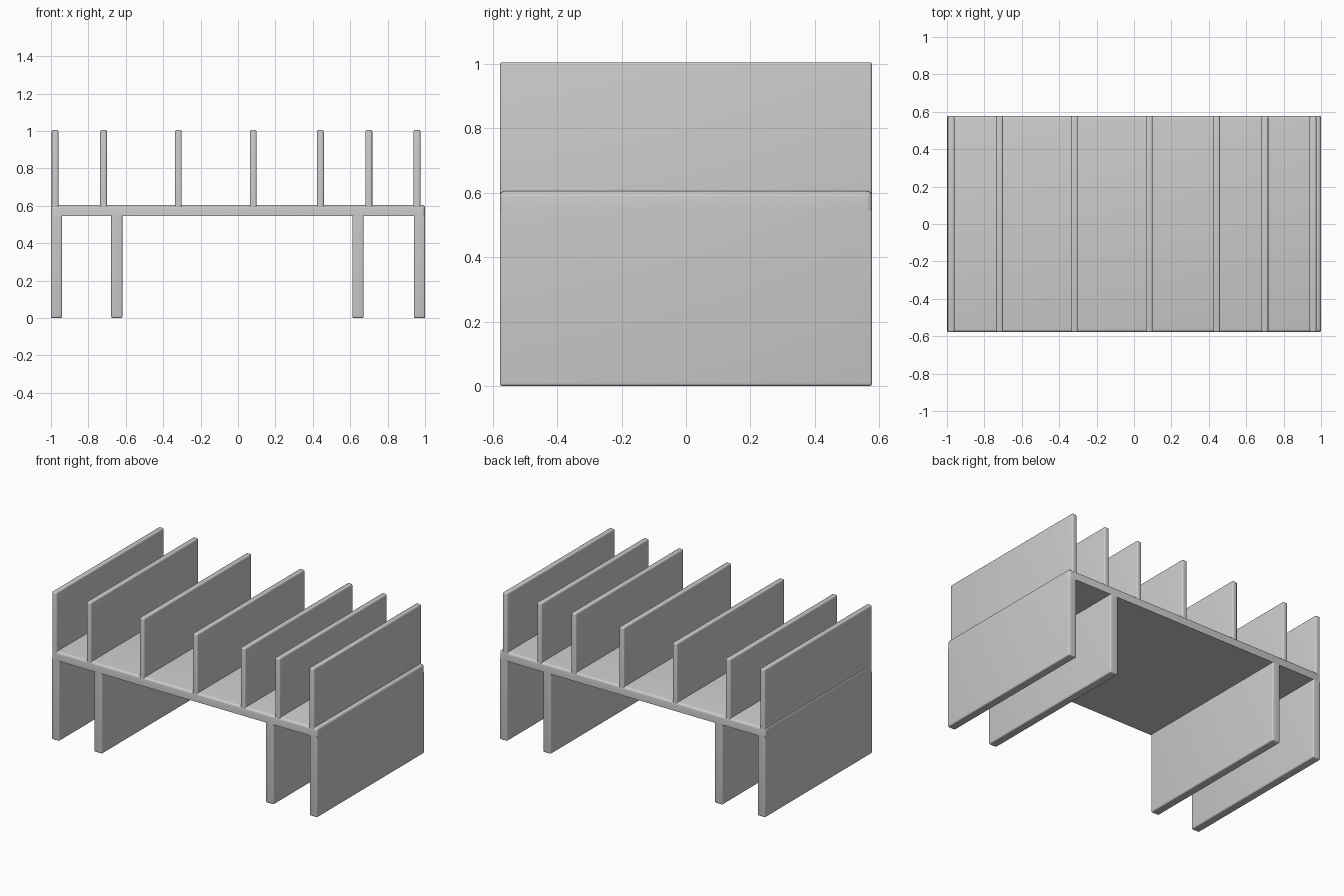
import bpy
import bmesh
from mathutils import Vector

default = bpy.data.objects.get("Cube")
if default:
    bpy.data.objects.remove(default, do_unlink=True)

grey = bpy.data.materials.new("light_grey")
grey.use_nodes = True
grey.diffuse_color = (0.6, 0.6, 0.6, 1)
grey.node_tree.nodes["Principled BSDF"].inputs["Base Color"].default_value = (0.6, 0.6, 0.6, 1)

HALF_DEPTH = 0.578
SHELF_BOTTOM, SHELF_TOP = 0.545, 0.605


def board(name, x0, x1, z0, z1, radius, joined_end):
    """Board with rounded edges, except around the end joined to its neighbour."""
    bm = bmesh.new()
    bmesh.ops.create_cube(bm, size=1)
    size = Vector((x1 - x0, 2 * HALF_DEPTH, z1 - z0))
    centre = Vector(((x0 + x1) / 2, 0, (z0 + z1) / 2))
    for v in bm.verts:
        v.co = v.co * size + centre
    joined_z = z0 if joined_end == "bottom" else z1
    edges = [e for e in bm.edges
             if any(abs(v.co.z - joined_z) > 1e-5 for v in e.verts)]
    bmesh.ops.bevel(bm, geom=edges, offset=radius, segments=4,
                    profile=0.5, affect="EDGES")
    mesh = bpy.data.meshes.new(name)
    bm.to_mesh(mesh)
    bm.free()
    mesh.materials.append(grey)
    obj = bpy.data.objects.new(name, mesh)
    bpy.context.collection.objects.link(obj)
    bpy.ops.object.select_all(action="DESELECT")
    obj.select_set(True)
    bpy.context.view_layer.objects.active = obj
    bpy.ops.object.shade_smooth_by_angle()


# Flat shelf
board("shelf", -1, 1, SHELF_BOTTOM, SHELF_TOP, 0.016, "bottom")

# Upright dividers standing on the shelf
for i, x in enumerate((-0.978, -0.719, -0.319, 0.081, 0.441, 0.70, 0.957)):
    board(f"divider_{i + 1}", x - 0.018, x + 0.018, SHELF_TOP - 0.01, 1.005, 0.009, "bottom")

# Support panels below the shelf
for name, x in (("right_outer_leg", -0.97), ("right_inner_leg", -0.648),
                ("left_inner_leg", 0.642), ("left_outer_leg", 0.97)):
    board(name, x - 0.03, x + 0.03, 0, SHELF_BOTTOM, 0.009, "top")
